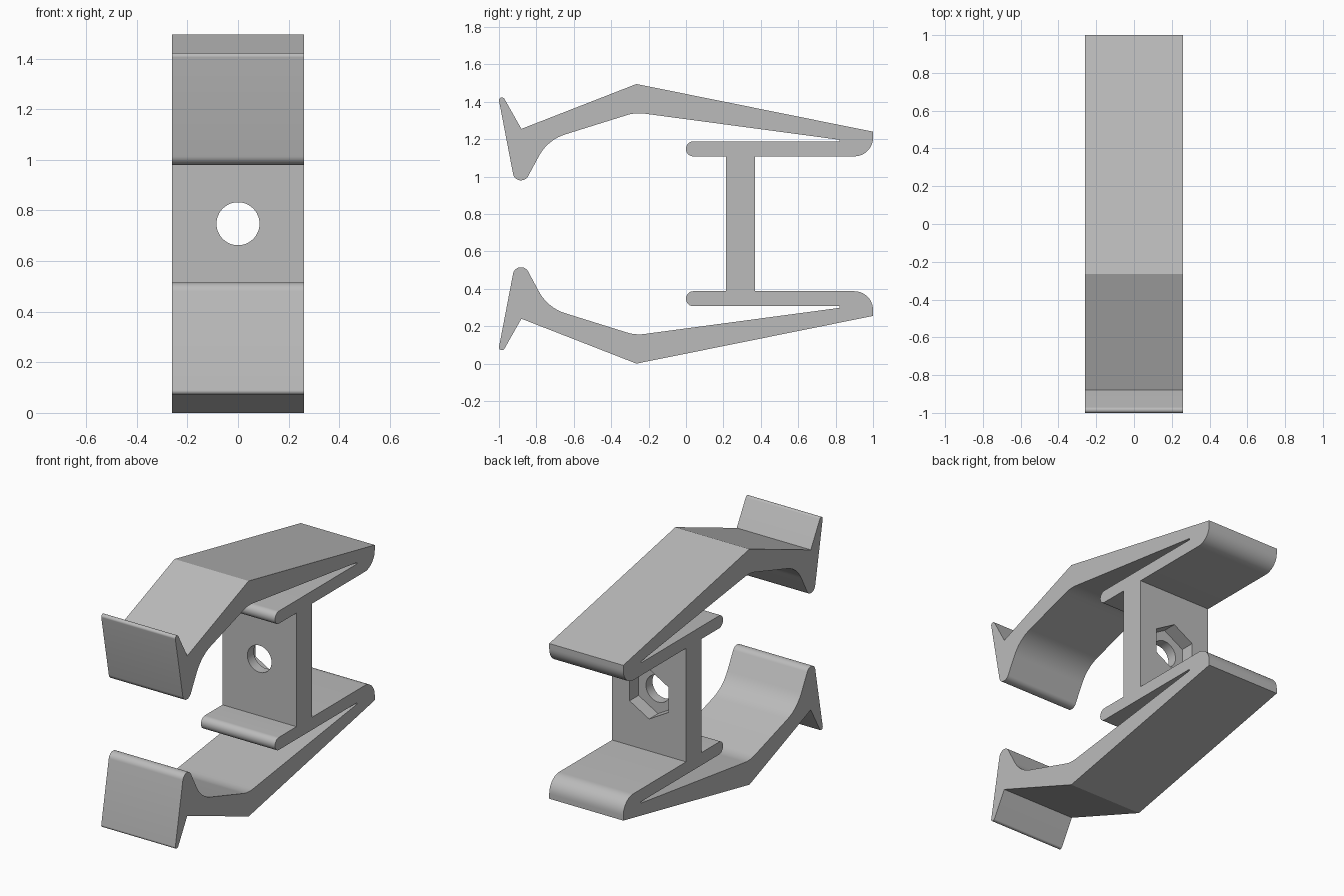
import bpy, bmesh, math
from mathutils import Vector, Matrix

MID = 0.7475     # height of the mirror plane
HALF_W = 0.26

cube = bpy.data.objects.get("Cube")
if cube:
    bpy.data.objects.remove(cube, do_unlink=True)

grey = bpy.data.materials.new("plain grey")
grey.use_nodes = True
grey.diffuse_color = (0.5, 0.5, 0.5, 1)
grey.node_tree.nodes["Principled BSDF"].inputs["Base Color"].default_value = (0.5, 0.5, 0.5, 1)


def rounded(corners, steps=10):
    """Replace each (y, z, radius) corner by a tangent arc."""
    out = []
    for i, (y, z, r) in enumerate(corners):
        p = Vector((y, z))
        if not r:
            out.append(p)
            continue
        a = (Vector(corners[i - 1][:2]) - p).normalized()
        b = (Vector(corners[(i + 1) % len(corners)][:2]) - p).normalized()
        half = a.angle(b) / 2
        centre = p + (a + b).normalized() * (r / math.sin(half))
        start = p + a * (r / math.tan(half)) - centre
        end = p + b * (r / math.tan(half)) - centre
        sweep = start.angle_signed(end)
        for k in range(steps + 1):
            out.append(centre + Matrix.Rotation(-sweep * k / steps, 2) @ start)
    return out


def add_object(name, bm):
    bmesh.ops.recalc_face_normals(bm, faces=bm.faces)
    mesh = bpy.data.meshes.new(name)
    bm.to_mesh(mesh)
    bm.free()
    mesh.materials.append(grey)
    ob = bpy.data.objects.new(name, mesh)
    bpy.context.collection.objects.link(ob)
    return ob


def cutter(name, sides, radius, y0, y1, spin):
    """Prism along y through the middle of the web."""
    bm = bmesh.new()
    place = (Matrix.Translation((0, (y0 + y1) / 2, MID))
             @ Matrix.Rotation(math.pi / 2, 4, 'X') @ Matrix.Rotation(spin, 4, 'Z'))
    bmesh.ops.create_cone(bm, cap_ends=True, segments=sides, radius1=radius,
                          radius2=radius, depth=y1 - y0, matrix=place)
    ob = add_object(name, bm)
    ob.hide_render = True
    ob.hide_set(True)
    return ob


# Lower half of the side profile: web, inner flange, spring arm, hooked jaw
lower = rounded([
    (0.215, MID, 0), (0.215, 0.387, 0),
    (0, 0.387, 0.039), (0, 0.307, 0.039),
    (0.82, 0.307, 0), (0.82, 0.298, 0),
    (-0.27, 0.152, 0.22), (-0.74, 0.299, 0.24),
    (-0.856, 0.515, 0.042), (-0.918, 0.515, 0.042),
    (-1.003, 0.072, 0.015), (-0.975, 0.072, 0.015),
    (-0.88, 0.24, 0), (-0.265, 0, 0),
    (1, 0.255, 0), (1, 0.387, 0.1),
    (0.37, 0.387, 0), (0.37, MID, 0),
])
upper = [Vector((p.x, 2 * MID - p.y)) for p in reversed(lower[1:-1])]

# Clip body extruded across its width
bm = bmesh.new()
face = bm.faces.new([bm.verts.new((-HALF_W, p.x, p.y)) for p in lower + upper])
side = bmesh.ops.extrude_face_region(bm, geom=[face])
bmesh.ops.translate(bm, vec=(2 * HALF_W, 0, 0),
                    verts=[v for v in side["geom"] if isinstance(v, bmesh.types.BMVert)])
clip = add_object("spring_clip_body", bm)

# Bolt hole and hexagonal nut pocket in the web
for tool in (cutter("bolt_hole_cutter", 48, 0.085, 0.1, 0.5, 0),
             cutter("nut_pocket_cutter", 6, 0.158, 0.28, 0.5, 0)):
    cut = clip.modifiers.new(tool.name, 'BOOLEAN')
    cut.operation = 'DIFFERENCE'
    cut.solver = 'EXACT'
    cut.object = tool

# Apply the cuts, then smooth the rounded strips
bpy.ops.object.select_all(action='DESELECT')
clip.select_set(True)
bpy.context.view_layer.objects.active = clip
for m in list(clip.modifiers):
    bpy.ops.object.modifier_apply(modifier=m.name)
bpy.ops.object.shade_smooth_by_angle(angle=math.radians(25))
